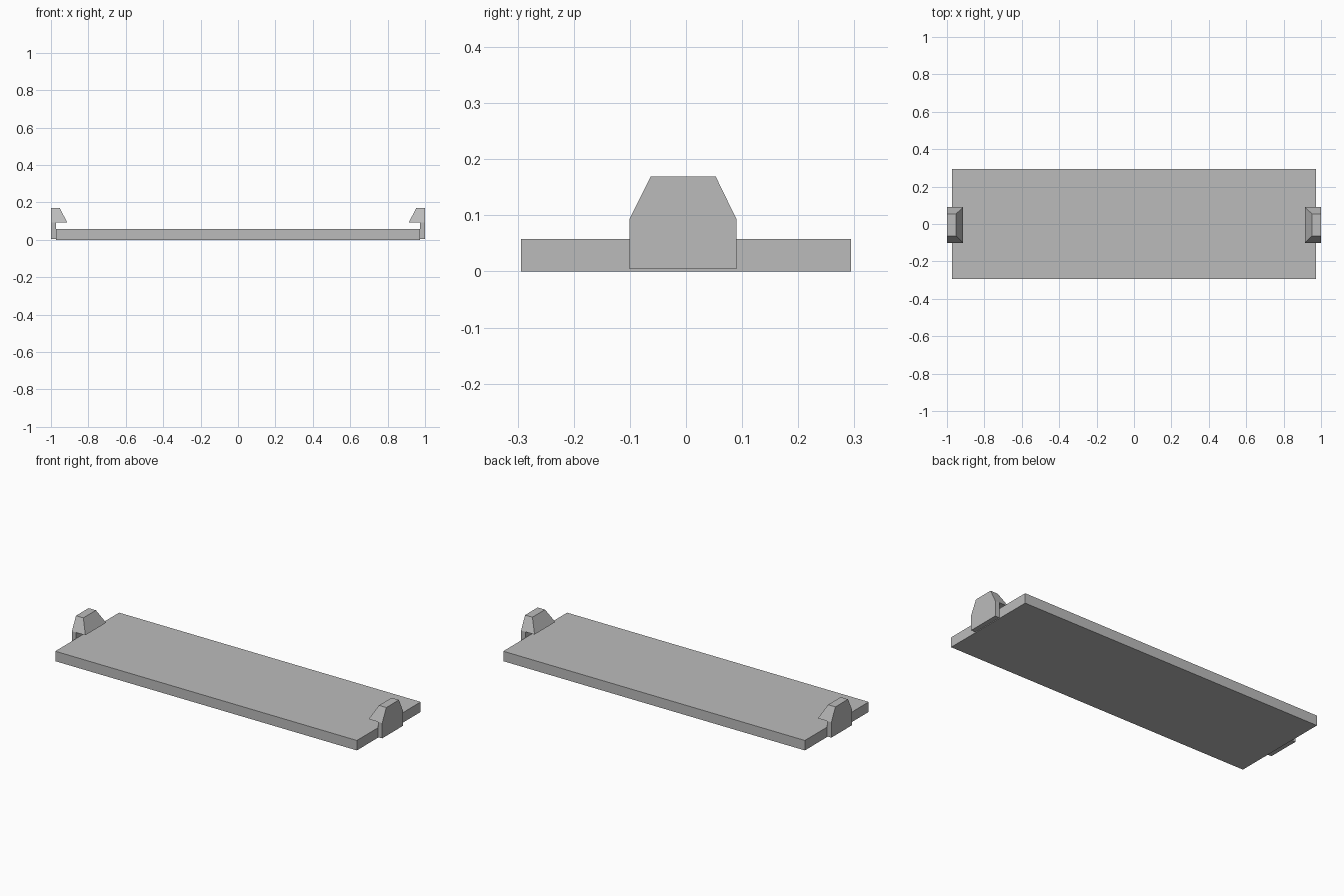
import bpy
import bmesh

if "Cube" in bpy.data.objects:
    bpy.data.objects.remove(bpy.data.objects["Cube"])

grey = bpy.data.materials.new("plain_grey")
grey.diffuse_color = (0.5, 0.5, 0.5, 1)
grey.use_nodes = True
grey.node_tree.nodes["Principled BSDF"].inputs["Base Color"].default_value = grey.diffuse_color


def finish(bm, name):
    bmesh.ops.recalc_face_normals(bm, faces=bm.faces)
    mesh = bpy.data.meshes.new(name)
    bm.to_mesh(mesh)
    bm.free()
    mesh.materials.append(grey)
    obj = bpy.data.objects.new(name, mesh)
    bpy.context.collection.objects.link(obj)
    return obj


# Flat base plate
bm = bmesh.new()
bmesh.ops.create_cube(bm, size=1)
for v in bm.verts:
    v.co.x *= 1.944
    v.co.y *= 0.588
    v.co.z = (v.co.z + 0.5) * 0.058
finish(bm, "base_plate")

# Clip outline in x and z: stem with an inward hook, tapering to the top
OUTLINE = [(1.0, 0.004), (1.0, 0.093), (1.0, 0.169), (0.953, 0.169),
           (0.913, 0.093), (0.972, 0.093), (0.972, 0.004)]


def make_clip(name, side):
    bm = bmesh.new()
    ends = []
    for y_low, y_top in ((-0.101, -0.063), (0.09, 0.053)):
        ends.append([bm.verts.new((side * x, y_top if z > 0.1 else y_low, z))
                     for x, z in OUTLINE])
    for e in ends:
        bm.faces.new([e[i] for i in (0, 1, 5, 6)])       # stem side
        bm.faces.new([e[i] for i in (1, 2, 3, 4, 5)])    # sloped hook side
    n = len(OUTLINE)
    for i in range(n):
        j = (i + 1) % n
        bm.faces.new((ends[0][i], ends[0][j], ends[1][j], ends[1][i]))
    finish(bm, name)


make_clip("right_clip", 1)
make_clip("left_clip", -1)
